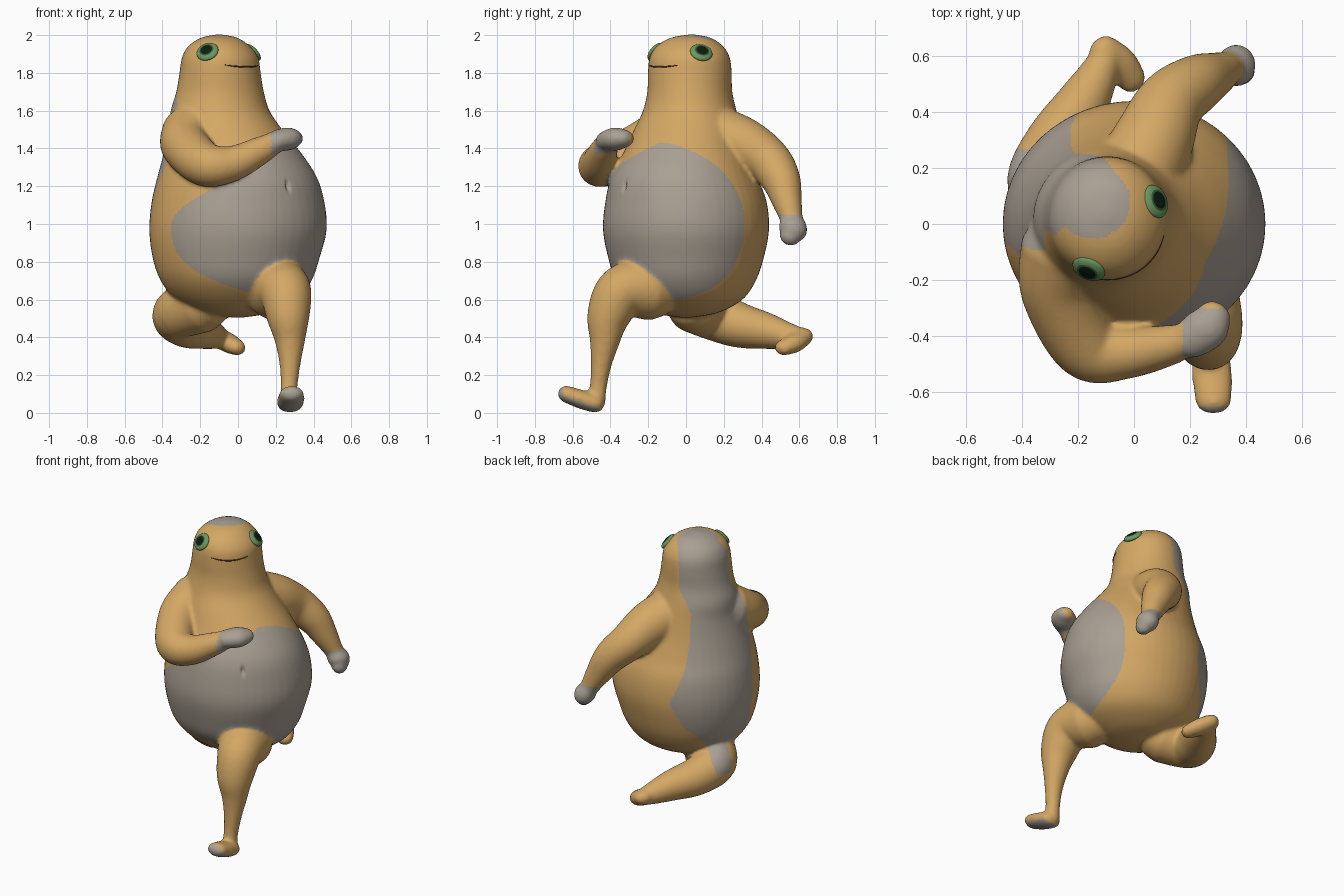
import bpy, bmesh, math
from mathutils import Vector, Matrix

if "Cube" in bpy.data.objects:
    bpy.data.objects.remove(bpy.data.objects["Cube"])


def material(name, rgb):
    m = bpy.data.materials.new(name)
    m.diffuse_color = (*rgb, 1)
    m.use_nodes = True
    m.node_tree.nodes["Principled BSDF"].inputs["Base Color"].default_value = m.diffuse_color
    return m


TAN = material("tan_skin", (0.66, 0.39, 0.13))
GREY = material("warm_grey_skin", (0.40, 0.35, 0.295))
GREEN = material("eye_green", (0.15, 0.31, 0.115))
RIM = material("eye_dark_green", (0.04, 0.11, 0.045))
BLACK = material("pupil_black", (0.003, 0.012, 0.006))
BROWN = material("mouth_brown", (0.10, 0.05, 0.015))


def spline(keys, n):
    """Catmull-Rom through rows of numbers."""
    out = []
    for i in range(len(keys) - 1):
        p0, p1, p2, p3 = (keys[max(0, min(len(keys) - 1, i + k))] for k in (-1, 0, 1, 2))
        for j in range(n):
            t = j / n
            out.append([0.5 * (2 * b + (c - a) * t + (2 * a - 5 * b + 4 * c - d) * t * t
                               + (3 * b - a - 3 * c + d) * t ** 3)
                        for a, b, c, d in zip(p0, p1, p2, p3)])
    out.append(list(keys[-1]))
    return out


def lerp_table(table, z):
    for a, b in zip(table, table[1:]):
        if z <= b[0]:
            t = max(0, (z - a[0]) / (b[0] - a[0]))
            return [p + (q - p) * t for p, q in zip(a, b)]
    return table[-1]


bm = bmesh.new()
SIDES = 48


def skin(rings):
    """Closed tube from (centre, side vector, up vector) rings."""
    loops = []
    for c, u, v in rings:
        loops.append([bm.verts.new(c + u * math.cos(k * math.tau / SIDES) + v * math.sin(k * math.tau / SIDES))
                      for k in range(SIDES)])
    for a, b in zip(loops, loops[1:]):
        for k in range(SIDES):
            bm.faces.new((a[k], a[k - 1], b[k - 1], b[k]))
    bm.faces.new(loops[0])
    bm.faces.new(loops[-1][::-1])


def limb(keys, wide=1.0):
    """Round-ended tube through (x, y, z, radius) points."""
    pts = [(Vector(p[:3]), p[3]) for p in spline(keys, 6)]
    d0 = (pts[0][0] - pts[1][0]).normalized()
    d1 = (pts[-1][0] - pts[-2][0]).normalized()
    cap = ((0.5, 0.87), (0.85, 0.53), (0.98, 0.2))
    (s, rs), (e, re) = pts[0], pts[-1]
    pts = ([(s + d0 * rs * o, rs * f) for o, f in reversed(cap)] + pts
           + [(e + d1 * re * o, re * f) for o, f in cap])
    rings, prev, side = [], None, None
    for i, (c, r) in enumerate(pts):
        t = (pts[min(i + 1, len(pts) - 1)][0] - pts[max(i - 1, 0)][0]).normalized()
        if prev is None:
            side = t.cross(Vector((0, 0, 1))).normalized()
        else:
            side = prev.rotation_difference(t) @ side
        rings.append((c, side * r * wide, t.cross(side) * r))
        prev = t
    skin(rings)


# torso and head: z, centre x, centre y, radius x, radius y
TORSO = spline([
    (0.505, 0, 0, .03, .03), (.53, -.01, 0, .18, .17), (.6, -.01, .01, .32, .29),
    (.7, -.01, 0, .40, .37), (.82, -.01, 0, .442, .412), (.97, 0, 0, .47, .44),
    (1.12, 0, 0, .457, .427), (1.25, -.005, -.01, .422, .387), (1.38, -.03, 0, .362, .33),
    (1.5, -.065, .01, .30, .285), (1.6, -.095, .02, .262, .248), (1.7, -.095, .02, .232, .225),
    (1.8, -.095, .02, .215, .222), (1.88, -.095, .02, .203, .213), (1.94, -.1, .02, .165, .178),
    (1.985, -.1, .025, .10, .11), (2.003, -.1, .03, .02, .02)], 4)
skin([(Vector((x, y, z)), Vector((a, 0, 0)), Vector((0, b, 0))) for z, x, y, a, b in TORSO])

# bent arm across the chest, with its hand
limb([(-.25, -.10, 1.47, .16), (-.275, -.24, 1.41, .13), (-.17, -.44, 1.315, .118),
      (-.03, -.46, 1.32, .095), (.12, -.435, 1.39, .074), (.2, -.41, 1.435, .058)])
limb([(.2, -.415, 1.44, .055), (.26, -.37, 1.45, .062), (.288, -.325, 1.452, .048)], 1.3)
# arm swung back, with its hand
limb([(0, .15, 1.47, .16), (.07, .30, 1.42, .145), (.13, .43, 1.34, .122),
      (.22, .5, 1.24, .105), (.29, .535, 1.12, .08), (.34, .56, 1.02, .058)])
limb([(.34, .56, 1.02, .055), (.37, .565, .97, .068), (.385, .55, .935, .05)], 1.15)
# planted leg and foot
limb([(.2, -.2, .66, .17), (.25, -.34, .64, .14), (.265, -.41, .51, .115),
      (.275, -.43, .38, .08), (.275, -.45, .25, .055), (.27, -.465, .13, .045), (.27, -.475, .06, .05)])
limb([(.275, -.48, .048, .048), (.28, -.55, .07, .05), (.285, -.635, .1, .045)], 1.45)
# leg kicked back and its foot
limb([(-.2, .05, .58, .16), (-.32, .14, .52, .135), (-.275, .28, .465, .12),
      (-.19, .42, .435, .098), (-.13, .53, .41, .073), (-.1, .6, .4, .055)])
limb([(-.11, .62, .405, .048), (-.05, .57, .37, .052), (-.005, .515, .345, .042)], 1.25)

bmesh.ops.recalc_face_normals(bm, faces=bm.faces)
mesh = bpy.data.meshes.new("rough_body")
bm.to_mesh(mesh)
bm.free()

# blend the parts into one soft skin
body = bpy.data.objects.new("body", mesh)
bpy.context.collection.objects.link(body)
rem = body.modifiers.new("blend", 'REMESH')
rem.mode, rem.voxel_size = 'VOXEL', 0.011
smo = body.modifiers.new("soften", 'SMOOTH')
smo.factor, smo.iterations = 0.5, 14
baked = bpy.data.meshes.new_from_object(body.evaluated_get(bpy.context.evaluated_depsgraph_get()))
body.modifiers.clear()
body.data = baked
baked.materials.clear()
baked.materials.append(TAN)
baked.materials.append(GREY)

# navel dent
navel = Vector((.265, -.325, 1.2))
for v in baked.vertices:
    o = v.co - navel
    across = (o.x + o.y) / math.sqrt(2)
    if o.length < 0.12:
        v.co += Vector((-.7, .7, 0)) * 0.022 * math.exp(-(across / .010) ** 2 - (o.z / .024) ** 2)

# back stripe: z, lower and upper sideways limit
STRIPE = [(.5, .18, .3), (.6, .14, .33), (.7, .1, .36), (.82, -.03, .39), (.98, -.12, .41), (1.2, -.02, .4),
          (1.35, .01, .39), (1.55, .02, .36), (1.7, -.05, .27), (2.01, -.06, .24)]


def is_grey(c, n):
    x, y, z = c
    if x > .175 and y < -.3 and z > 1.37 or x > .26 and y > .42 and .8 < z < 1.05:
        return True                                   # hands
    if z < .16 and y < -.46:                          # sole and toe
        return n.dot(Vector((0, -.45, -.89))) > .4 or y < -.65
    back, side = .8 * y - .6 * x, -.8 * x - .6 * y
    _, lo, hi = lerp_table(STRIPE, z)
    if z > 1.9:                                       # rounded end on the crown
        if back > .14 and lo < side < hi or math.hypot((back - .14) / .12, (side - .07) / .13) < 1:
            return True
    elif z > .5 and lo < side < hi and back > (.12 if z > .7 else .25):
        if z > .65 or n.y > 0:
            return True
    _, cx, cy, a, b = lerp_table(TORSO, z)            # belly patch
    on_torso = math.hypot((x - cx) / a, (y - cy) / b) < (1.045 if z > .95 else 1.008)
    d = math.degrees(math.atan2(y, x)) + 49
    if not on_torso or abs(d) > 92:
        return False
    f = (1 - abs(d / 92) ** 2.6) ** (1 / 2.6)
    return -(.37 + .0007 * d) * f < z - .98 < min(.40 + .0026 * d, .455) * f


for p in baked.polygons:
    p.use_smooth = True
    p.material_index = int(is_grey(p.center, p.normal))

# domed eyes with pupils, set on the sides of the head
for name, deg in (("right_eye", -109), ("left_eye", 19)):
    a = math.radians(deg)
    guess = Vector((-.1 + .2 * math.cos(a), .02 + .2 * math.sin(a), 1.918))
    _, spot, normal, _ = body.closest_point_on_mesh(guess)
    normal = (normal + Vector((0, 0, .12))).normalized()
    spot = spot - normal * .004
    bm = bmesh.new()
    bmesh.ops.create_uvsphere(bm, u_segments=32, v_segments=40, radius=1)
    for f in bm.faces:
        f.smooth = True
        r = f.calc_center_median().xy.length
        f.material_index = 2 if r < .53 else 1 if r < .62 else 0
    rot = normal.to_track_quat('Z', 'Y').to_matrix().to_4x4()
    bm.transform(Matrix.Translation(spot) @ rot @ Matrix.Diagonal((.061, .057, .022, 1)))
    me = bpy.data.meshes.new(name)
    bm.to_mesh(me)
    bm.free()
    for m in (GREEN, RIM, BLACK):
        me.materials.append(m)
    bpy.context.collection.objects.link(bpy.data.objects.new(name, me))

# thin smiling mouth line
cu = bpy.data.curves.new("mouth", 'CURVE')
cu.dimensions, cu.bevel_depth, cu.bevel_resolution = '3D', .0045, 2
sp = cu.splines.new('POLY')
sp.points.add(20)
for i, pt in enumerate(sp.points):
    t = i / 10 - 1
    a = math.radians(-50 + 33 * t)
    _, spot, _, _ = body.closest_point_on_mesh(
        Vector((-.095 + .22 * math.cos(a), .02 + .22 * math.sin(a), 1.832 + .010 * t * t)))
    pt.co = (*spot, 1)
    pt.radius = 1 - .6 * t * t
cu.materials.append(BROWN)
bpy.context.collection.objects.link(bpy.data.objects.new("mouth", cu))
